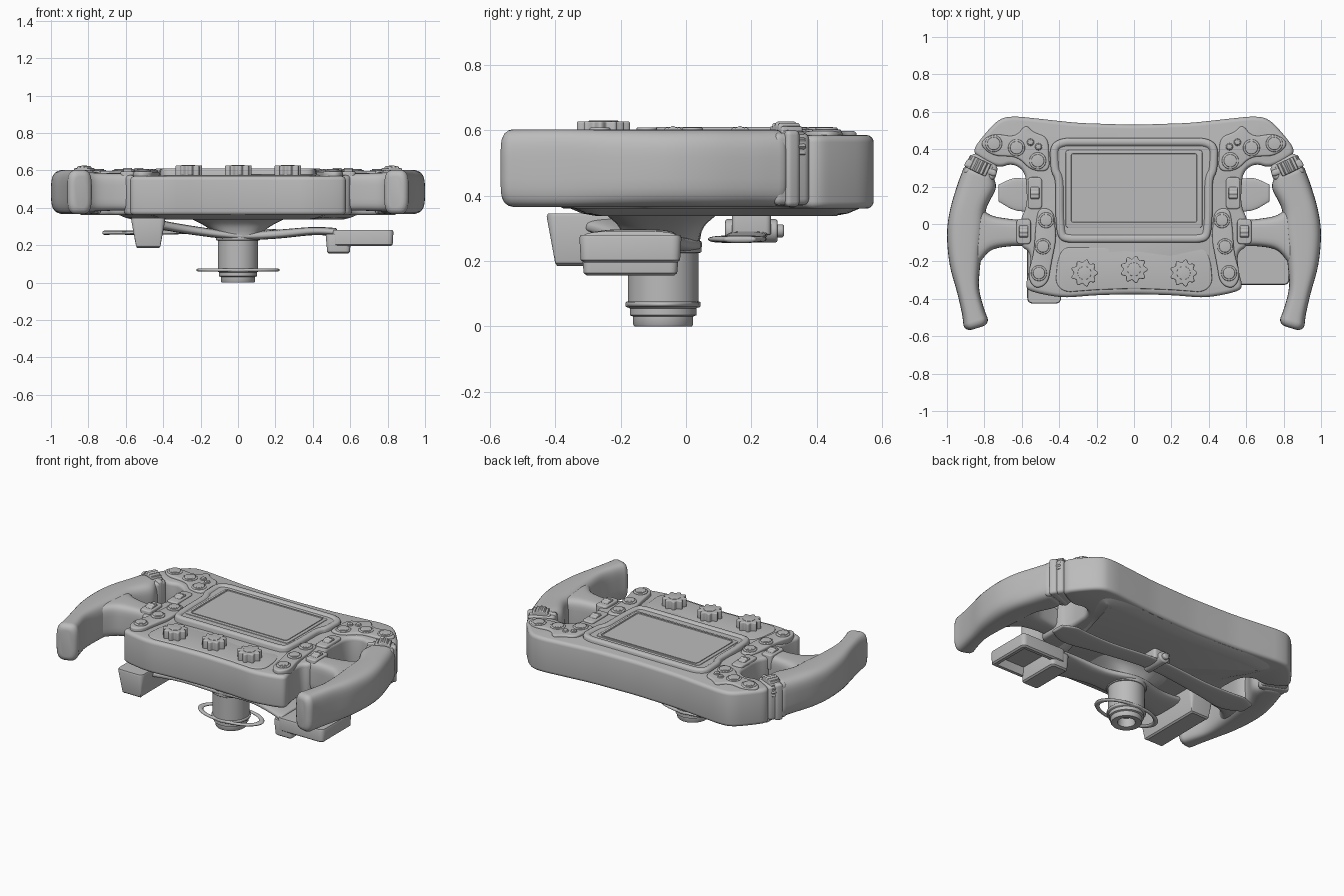
import bpy, bmesh
from math import sin, cos, pi, radians
from mathutils import Vector, Matrix

if "Cube" in bpy.data.objects:
    bpy.data.objects.remove(bpy.data.objects["Cube"])

grey = bpy.data.materials.new("dark_grey")
grey.diffuse_color = (.5, .5, .5, 1)
grey.use_nodes = True
grey.node_tree.nodes["Principled BSDF"].inputs["Base Color"].default_value = grey.diffuse_color


def finish(name, bm, mirror=False, angle=35):
    bmesh.ops.recalc_face_normals(bm, faces=bm.faces)
    me = bpy.data.meshes.new(name)
    bm.to_mesh(me)
    bm.free()
    me.materials.append(grey)
    ob = bpy.data.objects.new(name, me)
    bpy.context.collection.objects.link(ob)
    if mirror:
        ob.modifiers.new("mirror", 'MIRROR').use_mirror_merge = False
    bpy.ops.object.select_all(action='DESELECT')
    bpy.context.view_layer.objects.active = ob
    ob.select_set(True)
    bpy.ops.object.shade_smooth_by_angle(angle=radians(angle))
    return ob


def skin(bm, rings):
    vs = [[bm.verts.new(p) for p in r] for r in rings]
    n = len(vs[0])
    for a, b in zip(vs, vs[1:]):
        for i in range(n):
            bm.faces.new((a[i], a[(i + 1) % n], b[(i + 1) % n], b[i]))
    bm.faces.new(vs[0])
    bm.faces.new(vs[-1])


def rounded(pts, r, steps=3):
    """Cut the corners of a closed outline repeatedly."""
    pts = [Vector(p) for p in pts]
    for _ in range(steps):
        out = []
        for a, b in zip(pts, pts[1:] + pts[:1]):
            t = min(.25, r / max((b - a).length, 1e-6))
            out += [a.lerp(b, t), b.lerp(a, t)]
        pts, r = out, r / 2
    return pts


def both(half):
    return half + [(-x, y) for x, y in reversed(half) if abs(x) > 1e-6]


def slab(name, pts, profile, mirror=False, mat=Matrix()):
    """Stack of inset copies of an outline; profile = (inset, z)."""
    pts = [Vector(p) for p in pts]
    n = len(pts)
    if sum(pts[i - 1].cross(pts[i]) for i in range(n)) < 0:
        pts.reverse()
    inward = []
    for i in range(n):
        d1 = (pts[i] - pts[i - 1]).normalized()
        d2 = (pts[(i + 1) % n] - pts[i]).normalized()
        n1, n2 = Vector((-d1.y, d1.x)), Vector((-d2.y, d2.x))
        inward.append((n1 + n2) / max(1 + n1.dot(n2), .4))
    bm = bmesh.new()
    skin(bm, [[mat @ (p + q * o).to_3d() + mat.to_3x3() @ Vector((0, 0, z))
               for p, q in zip(pts, inward)] for o, z in profile])
    return finish(name, bm, mirror)


def soft(z0, z1, b, k=4):
    """Profile with rounded lower and upper edges."""
    arc = [(b * (1 - sin(i * pi / 2 / k)), b * (1 - cos(i * pi / 2 / k))) for i in range(k + 1)]
    return [(o, z0 + h) for o, h in arc] + [(o, z1 - h) for o, h in reversed(arc)]


def circle(r, n=32, lobes=0, d=0.0):
    return [((r + d * cos(lobes * a)) * cos(a), (r + d * cos(lobes * a)) * sin(a))
            for a in (2 * pi * i / n for i in range(n))]


def loft(name, stations, p=4, e=.03, mirror=False, sub=5):
    """Superellipse sections (centre, half width, half height) swept smoothly."""
    S = [[c for v in s for c in v] for s in stations]
    S = [S[0]] + S + [S[-1]]
    path = []
    for i in range(1, len(S) - 2):
        for k in range(sub + (i == len(S) - 3)):
            t = k / sub
            path.append([.5 * (2 * b + (c - a) * t + (2 * a - 5 * b + 4 * c - d) * t * t
                               + (3 * b - a - 3 * c + d) * t ** 3)
                         for a, b, c, d in zip(*S[i - 1:i + 3])])
    path = [[Vector(q[j:j + 3]) for j in (0, 3, 6)] for q in path]

    def cap(end, prev):
        c, u, v = end
        d = (c - prev[0]).normalized()
        out = []
        for a in (pi / 8, pi / 4, 3 * pi / 8, pi / 2):
            s = e * (1 - cos(a))
            out.append([c + d * e * sin(a), u * (1 - min(.9, s / u.length)), v * (1 - min(.9, s / v.length))])
        return out
    path = cap(path[0], path[1])[::-1] + path + cap(path[-1], path[-2])

    def pw(x):
        return (1 if x > 0 else -1) * abs(x) ** (2 / p)
    ang = [2 * pi * (i + .5) / 32 for i in range(32)]
    bm = bmesh.new()
    skin(bm, [[c + u * pw(cos(a)) + v * pw(sin(a)) for a in ang] for c, u, v in path])
    return finish(name, bm, mirror, 50)


def at(x, y, z=0.0):
    return Matrix.Translation((x, y, z))


# main frame and hub, slightly lower at the front
frame = both([(0, .53), (-.3, .54), (-.64, .577), (-.72, .565), (-.80, .48), (-.87, .385), (-.80, .335),
              (-.72, .30), (-.65, .325), (-.58, .28), (-.57, .1), (-.61, .02), (-.61, -.12), (-.55, -.15),
              (-.56, -.26), (-.585, -.345), (-.52, -.37), (-.38, -.395), (-.2, -.38), (0, -.375)])
body = slab("main_frame", rounded(frame, .03), soft(.36, .585, .022))
for v in body.data.vertices:
    if v.co.z > .5 and v.co.y < .1:
        v.co.z -= .016 * min(1, (.1 - v.co.y) / .3)
back = both([(0, .51), (-.5, .54), (-.66, .5), (-.6, .35), (-.5, .2), (-.47, -.2), (-.45, -.34), (0, -.36)])
slab("back_plate", rounded(back, .06), [(0, .375), (.005, .36), (.04, .345), (.08, .338)])

# hand grips, spokes and collars
pairs = [(-.917, .285, -.745, .235), (-.948, .2, -.74, .185), (-.985, .07, -.79, .08), (-1, -.06, -.80, -.04),
         (-.985, -.22, -.82, -.20), (-.945, -.37, -.828, -.34), (-.92, -.48, -.802, -.45), (-.912, -.542, -.782, -.503)]
loft("hand_grip", [(((a + c) / 2, (b + d) / 2, .484), ((a - c) / 2, (b - d) / 2, 0), (0, 0, .119))
                   for a, b, c, d in pairs], 3.6, .035, True)
loft("grip_spoke", [((x, (a + b) / 2, .484), (0, (b - a) / 2, 0), (0, 0, h)) for x, a, b, h in
                    [(-.57, -.12, .02, .1), (-.67, -.12, .028, .1), (-.77, -.145, .05, .104), (-.84, -.23, .11, .106)]],
     4.5, .02, True)
slab("grip_collar", rounded([(-.918, .27), (-.86, .385), (-.725, .31), (-.745, .23)], .015),
     soft(.37, .592, .02), True)
slab("collar_band", rounded([(-.913, .308), (-.888, .352), (-.73, .285), (-.74, .25)], .01),
     soft(.366, .6, .015), True)

# thumb wheels and side rollers
wheel = at(-.822, .306, .55) @ Matrix.Rotation(radians(-25), 4, 'Z') @ Matrix.Rotation(pi / 2, 4, 'X')
slab("thumb_wheel", circle(.072, 120, 20, .004), soft(-.036, .036, .008), True, wheel)
for x, y, w, h in ((-.53, .165, .038, .085), (-.59, -.04, .038, .068)):
    slab("roller_base", rounded([(x - w, y - h), (x + w, y - h), (x + w, y + h), (x - w, y + h)], .012),
         soft(.5, .595, .008), True)
    slab("side_roller", circle(.045, 96, 12, .002), soft(-.024, .024, .006), True,
         at(x, y, .566) @ Matrix.Rotation(pi / 2, 4, 'Y'))

# display bezel and screen
bezel = both([(0, .46), (-.39, .46), (-.45, .42), (-.445, .28), (-.42, .24), (-.42, .05), (-.41, -.07), (-.37, -.1),
              (0, -.1)])
slab("display_bezel", rounded(bezel, .025),
     [(0, .55), (0, .596), (.004, .605), (.012, .61), (.03, .61), (.036, .606), (.042, .6)])
screen = [(-.345, 0), (.345, 0), (.345, .385), (-.345, .385)]
slab("screen_surround", rounded([(x * 1.06, y * 1.08 - .02) for x, y in screen], .01), soft(.59, .604, .004))
slab("screen", rounded(screen, .012), [(0, .59), (0, .608), (.008, .608), (.01, .605)])

# lower panel with rotary knobs
lower = both([(0, -.15), (-.06, -.125), (-.38, -.125), (-.41, -.2), (-.42, -.32), (-.37, -.365), (-.2, -.352), (0, -.345)])
slab("lower_panel", rounded(lower, .02), soft(.54, .575, .006))
for x, y in ((-.265, -.262), (0, -.243), (.265, -.262)):
    m = at(x, y)
    slab("rotary_knob", circle(.065, 144, 9, .008), soft(.56, .627, .006), False, m)
    slab("knob_cap", circle(.036), soft(.6, .629, .002), False, m)

# button pads and buttons
upper_pad = [(-.83, .43), (-.76, .485), (-.63, .465), (-.58, .535), (-.54, .49), (-.46, .465), (-.45, .28),
             (-.55, .285), (-.62, .36), (-.76, .365)]
side_pad = [(-.51, .09), (-.43, .075), (-.415, -.08), (-.44, -.2), (-.46, -.32), (-.53, -.35), (-.57, -.28),
            (-.535, -.15), (-.525, 0)]
slab("upper_button_pad", rounded(upper_pad, .025), soft(.56, .597, .01), True)
slab("side_button_pad", rounded(side_pad, .025), soft(.55, .593, .01), True)
for x, y, r in ((-.75, .43, .045), (-.628, .408, .045), (-.515, .338, .045), (-.553, .437, .019), (-.51, .413, .019),
                (-.47, .02, .042), (-.487, -.12, .042), (-.508, -.263, .042)):
    slab("button_ring", circle(r), soft(.58, .602, .005), True, at(x, y))
    slab("push_button", circle(r * .76), soft(.59, .608, .005), True, at(x, y))

# steering column with hollow end and quick release
slab("column", circle(.108, 48), [(.06, .06), (.055, .004), (.04, 0), (.02, 0), (.016, .006), (.016, .03), (.006, .034),
                                  (.006, .055), (0, .058), (0, .3)], False, at(0, -.07))
slab("release_disc", circle(.115, 48), soft(.058, .076, .006), False, at(0, -.07))
slab("column_collar", circle(.118, 48), soft(.225, .25, .005), False, at(0, -.07))
bpy.ops.mesh.primitive_torus_add(location=(0, -.07, .067), major_radius=.103, minor_radius=.009,
                                 major_segments=48, minor_segments=10)
loop = bpy.context.object
loop.name, loop.scale = "release_loop", (2.0, 1, 1)
loop.data.materials.append(grey)
bpy.ops.object.shade_smooth()
loft("column_flare", [((0, -.075, z), (a, 0, 0), (0, b, 0)) for z, a, b in
                      [(.245, .12, .112), (.275, .14, .118), (.31, .19, .135), (.345, .26, .175)]], 3, .005)

# shift rocker
half = [(-.715, .165, .266, .05), (-.64, .16, .267, .085), (-.55, .155, .266, .085), (-.35, .17, .268, .065)]
loft("shift_rocker", [((x, y, z), (0, h, 0), (0, 0, .011)) for x, y, z, h in
                      half + [(0, .19, .28, .06)] + [(-x, y, z, h) for x, y, z, h in reversed(half)]], 3, .01)
pivot = at(0, .21, .292) @ Matrix.Rotation(pi / 2, 4, 'X')
slab("rocker_pivot", circle(.036), soft(-.07, .09, .008), False, pivot)
slab("pivot_pin", circle(.02), soft(-.09, .09, .008), False, pivot)
slab("pivot_mount", rounded([(-.06, .14), (.06, .14), (.06, .26), (-.06, .26)], .01), soft(.28, .35, .005))

# clutch arm
loft("clutch_arm", [((x, y, z), (0, h, 0), (0, 0, t)) for x, y, z, h, t in
                    [(-.45, -.2, .315, .14, .025), (-.25, -.13, .28, .1, .024), (0, -.07, .25, .12, .022),
                     (.2, -.1, .258, .09, .024), (.4, -.15, .275, .12, .022), (.52, -.17, .27, .145, .022)]], 3, .01)


# finger paddles, the right one hollow underneath
def paddle(name, x0, x1, y0, y1, z0, z1, taper, hollow):
    pts = rounded([(x0, y0), (x1, y0), (x1, y1), (x0, y1)], .02)
    prof = [(taper + .01, z0), (taper, z0 + .008), (.004, z1 - .01), (.008, z1)]
    if hollow:
        prof = [(taper + .04, z0 + .05), (taper + .03, z0)] + prof
    slab(name, pts, prof)


paddle("right_paddle", .5, .835, -.33, -.01, .195, .28, .008, True)
paddle("right_paddle_hook", .465, .61, -.325, -.015, .155, .26, .012, False)
paddle("left_paddle", -.575, -.385, -.43, .06, .185, .345, .03, False)
